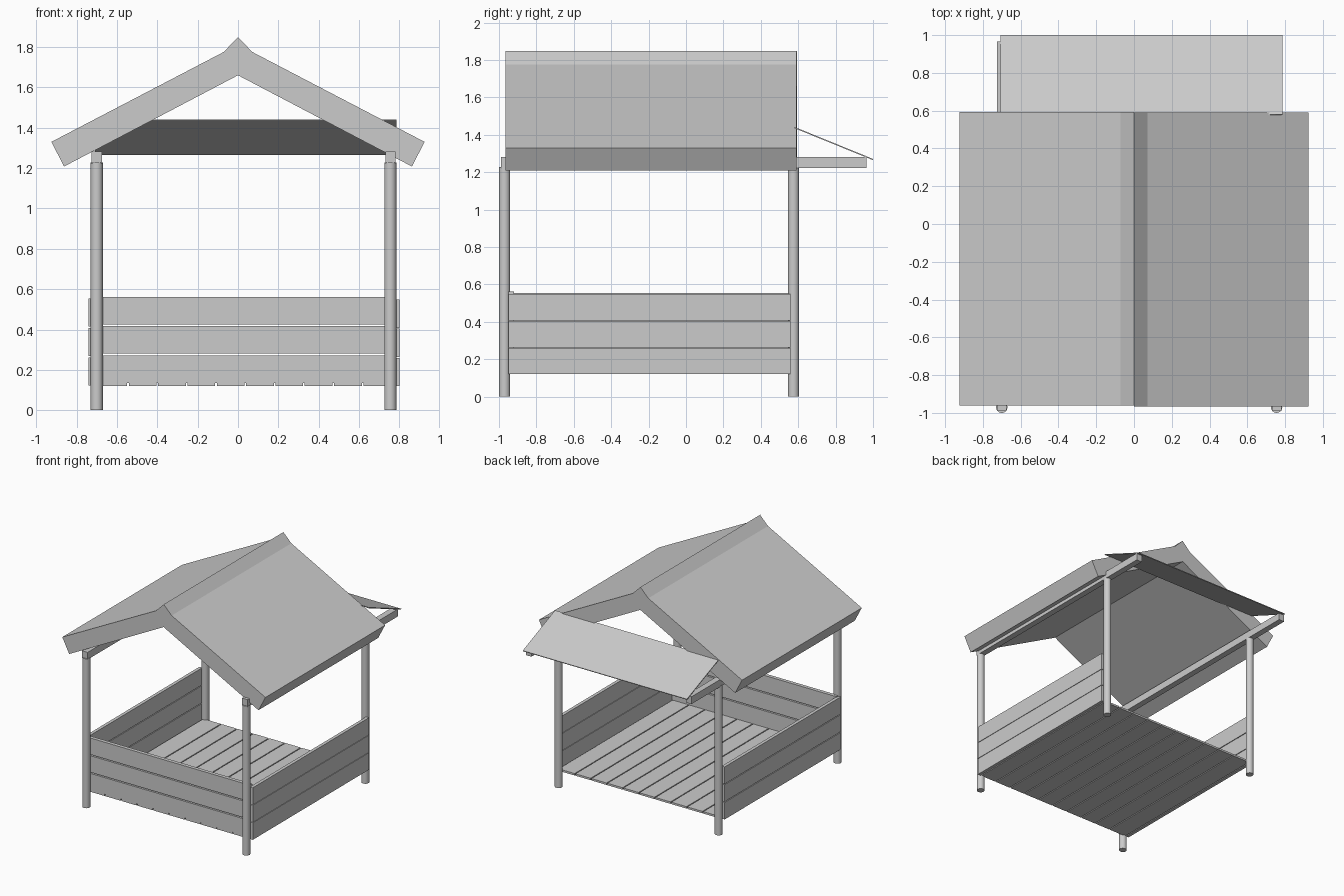
import bpy, bmesh, math

if "Cube" in bpy.data.objects:
    bpy.data.objects.remove(bpy.data.objects["Cube"])

LEFT, RIGHT = -0.70, 0.755      # post lines in x
FRONT, BACK = -0.97, 0.575      # post lines in y


def mesh_object(name, verts, faces):
    me = bpy.data.meshes.new(name)
    me.from_pydata(verts, [], faces)
    bm = bmesh.new()
    bm.from_mesh(me)
    bmesh.ops.recalc_face_normals(bm, faces=bm.faces)
    bm.to_mesh(me)
    bm.free()
    ob = bpy.data.objects.new(name, me)
    bpy.context.collection.objects.link(ob)
    return ob


def prism(name, profile, a, b, axis):
    """Extrude a 2D profile along x (profile = y,z) or y (profile = x,z)."""
    put = (lambda p, t: (t, p[0], p[1])) if axis == 'x' else (lambda p, t: (p[0], t, p[1]))
    n = len(profile)
    verts = [put(p, a) for p in profile] + [put(p, b) for p in profile]
    faces = [tuple(range(n)), tuple(range(n, 2 * n))]
    faces += [(i, (i + 1) % n, n + (i + 1) % n, n + i) for i in range(n)]
    return mesh_object(name, verts, faces)


def box(name, x, y, z):
    return prism(name, [(x[0], z[0]), (x[1], z[0]), (x[1], z[1]), (x[0], z[1])], y[0], y[1], 'y')


# Round corner posts
for side, x in (("left", LEFT), ("right", RIGHT)):
    for end, y in (("front", FRONT), ("back", BACK)):
        bpy.ops.mesh.primitive_cylinder_add(vertices=24, radius=0.03, depth=1.228,
                                            location=(x, y, 0.614))
        bpy.context.object.name = f"{end}_{side}_post"
        bpy.ops.object.shade_smooth_by_angle(angle=math.radians(40))

# Long beams carrying the roof and the awning
box("left_beam", (-0.726, -0.675), (-0.99, 0.965), (1.222, 1.282))
box("right_beam", (0.73, 0.781), (-0.99, 0.965), (1.222, 1.282))

# Floor planks running front to back
cuts = [-0.71] + [-0.545 + 0.1453 * i for i in range(9)] + [0.77]
for i in range(10):
    box(f"floor_plank_{i + 1}", (cuts[i] + 0.004, cuts[i + 1] - 0.004), (-0.95, 0.56), (0.12, 0.136))

# Wall boards: front and both sides, three rows each
for i in range(3):
    z = 0.135 + 0.1455 * i
    box(f"front_board_{i + 1}", (-0.72, 0.775), (-0.95, -0.92), (z, z + 0.136))
    z = 0.12 + 0.144 * i
    box(f"right_board_{i + 1}", (0.773, 0.80), (-0.95, 0.558), (z, z + 0.140))
    z = 0.122 + 0.146 * i
    box(f"left_board_{i + 1}", (-0.742, -0.715), (-0.95, 0.558), (z, z + 0.140))

# Two roof slabs with raised ridge, the second a mirror of the first
half = [(0, 1.66), (0, 1.848), (0.072, 1.775), (0.925, 1.33), (0.862, 1.208)]
prism("right_roof", half, -0.965, 0.59, 'y')
prism("left_roof", [(-x, z) for x, z in half], -0.962, 0.593, 'y')

# Thin sloping awning at the back
prism("awning", [(0.58, 1.442), (1.0, 1.271), (0.998, 1.265), (0.578, 1.436)], -0.708, 0.785, 'x')
